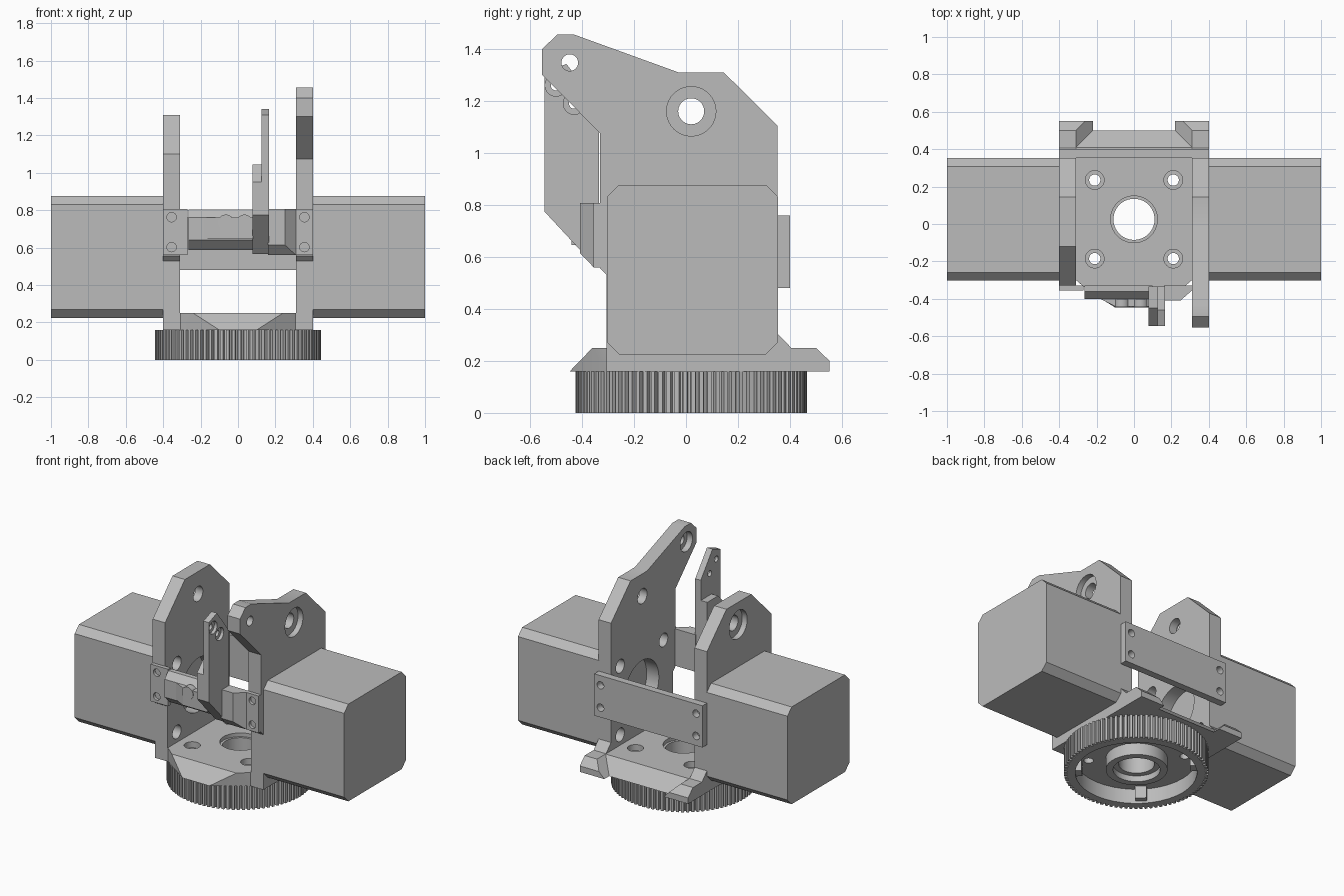
import bpy, bmesh, math
from mathutils import Vector

if "Cube" in bpy.data.objects:
    bpy.data.objects.remove(bpy.data.objects["Cube"], do_unlink=True)

grey = bpy.data.materials.new("light grey")
grey.use_nodes = True
grey.diffuse_color = (0.5, 0.5, 0.5, 1)
grey.node_tree.nodes["Principled BSDF"].inputs["Base Color"].default_value = (0.5, 0.5, 0.5, 1)
parts = []


def place(axis, u, v, w):
    """Turn profile coordinates (u, v) and depth w into a 3D point."""
    return {"x": (w, u, v), "y": (u, w, v), "z": (u, v, w)}[axis]


def finish(name, bm):
    bmesh.ops.recalc_face_normals(bm, faces=bm.faces)
    mesh = bpy.data.meshes.new(name)
    bm.to_mesh(mesh)
    bm.free()
    mesh.materials.append(grey)
    ob = bpy.data.objects.new(name, mesh)
    bpy.context.collection.objects.link(ob)
    parts.append(ob)
    return ob


def prism(name, axis, pts, a, b):
    """Extrude a closed profile along an axis from a to b."""
    bm = bmesh.new()
    face = bm.faces.new([bm.verts.new(place(axis, u, v, a)) for u, v in pts])
    ext = bmesh.ops.extrude_face_region(bm, geom=[face])["geom"]
    verts = [e for e in ext if isinstance(e, bmesh.types.BMVert)]
    bmesh.ops.translate(bm, vec=Vector(place(axis, 0, 0, b - a)), verts=verts)
    return finish(name, bm)


def hull(name, pts):
    bm = bmesh.new()
    for p in pts:
        bm.verts.new(p)
    bmesh.ops.convex_hull(bm, input=bm.verts[:])
    bmesh.ops.dissolve_limit(bm, angle_limit=0.02, verts=bm.verts[:], edges=bm.edges[:])
    return finish(name, bm)


def circle(u, v, r, n=40):
    return [(u + r * math.cos(math.tau * i / n), v + r * math.sin(math.tau * i / n)) for i in range(n)]


def rect(u0, u1, v0, v1):
    return [(u0, v0), (u1, v0), (u1, v1), (u0, v1)]


def drill(ob, axis, u, v, r, a, b):
    """Cut a round hole and keep only the result."""
    cutter = prism("cutter", axis, circle(u, v, r), min(a, b), max(a, b))
    parts.remove(cutter)
    cutter.hide_render = True
    mod = ob.modifiers.new("hole", "BOOLEAN")
    mod.operation, mod.solver, mod.object = "DIFFERENCE", "EXACT", cutter
    bpy.context.view_layer.update()
    deps = bpy.context.evaluated_depsgraph_get()
    mesh = bpy.data.meshes.new_from_object(ob.evaluated_get(deps))
    ob.modifiers.clear()
    ob.data = mesh
    bpy.data.objects.remove(cutter, do_unlink=True)


CY = 0.025          # centre of the turning axis in y
MZ = 0.55           # height of the motor axis
signs = (-1, 1)

# Motor bodies
c = 0.045
y0, y1, z0, z1 = -0.303, 0.353, 0.225, 0.877
body = [(y0 + c, z0), (y1 - c, z0), (y1, z0 + c), (y1, z1 - c),
        (y1 - c, z1), (y0 + c, z1), (y0, z1 - c), (y0, z0 + c)]
for s, side in zip(signs, ("right", "left")):
    prism(side + "_motor", "x", body, *sorted((s * 0.4, s * 1.0)))

# Side plates, with the rear foot in the same outline
foot = [(0.145, 1.31), (0.352, 1.105), (0.352, 0.305), (0.405, 0.25), (0.5, 0.25), (0.552, 0.2),
        (0.552, 0.16), (-0.305, 0.16), (-0.305, 0.53), (-0.33, 0.555)]
arm = [(-0.33, 1.075), (-0.553, 1.3), (-0.553, 1.4), (-0.495, 1.455), (-0.43, 1.455), (-0.03, 1.31)]
plain = [(-0.33, 1.1), (-0.12, 1.31)]
for s, side, top in zip(signs, ("right", "left"), (plain, arm)):
    plate = prism(side + "_plate", "x", foot + top, *sorted((s * 0.31, s * 0.402)))
    drill(plate, "x", CY - 0.005, 1.16, 0.05, s * 0.2, s * 0.5)
    drill(plate, "x", CY - 0.005, 1.16, 0.095, s * 0.365, s * 0.5)
    drill(plate, "x", CY, MZ, 0.18, s * 0.2, s * 0.5)
    for dy in signs:
        for dz in signs:
            drill(plate, "x", CY + dy * 0.23, MZ + dz * 0.23, 0.045, s * 0.2, s * 0.5)
    if top is arm:
        drill(plate, "x", -0.447, 1.347, 0.032, 0.2, 0.5)
        drill(plate, "x", -0.447, 1.347, 0.065, 0.2, 0.35)

# Base slab with sloped back
slab = prism("base_slab", "x", [(-0.303, 0.16), (-0.303, 0.25), (0.41, 0.25), (0.5, 0.16)], -0.31, 0.31)
bolts = [(dx * 0.21, CY + dy * 0.21) for dx in signs for dy in signs]
drill(slab, "z", 0, CY, 0.11, 0, 0.4)
drill(slab, "z", 0, CY, 0.125, 0.225, 0.4)
for u, v in bolts:
    drill(slab, "z", u, v, 0.03, 0, 0.4)
    drill(slab, "z", u, v, 0.05, 0.21, 0.4)

# Sloped nose of the base and inner gussets of the feet
hull("base_nose", [(s * x, y, z) for s in signs for x, y, z in
                   ((0.31, -0.3, 0.25), (0.24, -0.36, 0.25), (0.1, -0.447, 0.16), (0.31, -0.3, 0.16))])
for s, side in zip(signs, ("right", "left")):
    hull(side + "_foot_gusset", [(s * x, y, z) for x, y, z in
         ((0.31, 0.35, 0.25), (0.31, 0.5, 0.25), (0.31, 0.552, 0.2), (0.26, 0.552, 0.2),
          (0.22, 0.552, 0.16), (0.31, 0.552, 0.16), (0.22, 0.35, 0.16), (0.31, 0.35, 0.16))])

# Toothed turntable ring, hollow underneath
teeth, outline = 88, []
for i in range(teeth):
    for f, r in ((0, 0.445), (0.5, 0.445), (0.62, 0.424), (0.88, 0.424)):
        t = math.tau * (i + f) / teeth
        outline.append((r * math.cos(t), 0.02 + r * math.sin(t)))
ring = prism("toothed_ring", "z", outline, 0, 0.16)
drill(ring, "z", 0, 0.02, 0.375, -0.1, 0.1)
drill(ring, "z", 0, CY, 0.11, -0.1, 0.3)
for u, v in bolts:
    drill(ring, "z", u, v, 0.03, -0.1, 0.3)
hub = prism("ring_hub", "z", circle(0, CY, 0.19, 64), 0.02, 0.1)
drill(hub, "z", 0, CY, 0.11, 0, 0.2)
drill(hub, "z", 0, CY, 0.145, 0, 0.06)
for k in range(4):
    t = math.tau * (k + 0.5) / 4
    cs, sn = math.cos(t), math.sin(t)
    prism("ring_rib", "z", [(a * cs - b * sn, 0.02 + a * sn + b * cs)
                            for a, b in rect(0.335, 0.39, -0.035, 0.035)], 0.015, 0.1)

# Rear tie plate
tie = prism("rear_tie_plate", "y", rect(-0.402, 0.402, 0.48, 0.76), 0.352, 0.4)
for s in signs:
    for z in (0.545, 0.695):
        drill(tie, "y", s * 0.355, z, 0.025, 0.3, 0.5)

# Front tie bar: end tabs, left block, sloped bar and screw boss
for s, side in zip(signs, ("right", "left")):
    tab = prism(side + "_front_tab", "y", rect(*sorted((s * 0.27, s * 0.402)), 0.56, 0.808), -0.355, -0.328)
    for z in (0.603, 0.763):
        drill(tab, "y", s * 0.355, z, 0.025, -0.4, -0.335)
bar = prism("front_bar", "x", [(-0.328, 0.803), (-0.36, 0.803), (-0.4, 0.76), (-0.4, 0.64),
                               (-0.345, 0.587), (-0.328, 0.587)], -0.265, 0.1)
boss = hull("screw_boss", [(x, y, z) for x, y in ((-0.2, -0.39), (-0.1, -0.44), (0.08, -0.44), (0.08, -0.39))
                           for z in (0.645, 0.76)])
for x in (-0.065, 0.035):
    drill(boss, "y", x, 0.735, 0.02, -0.5, -0.35)
    prism("screw_head", "y", circle(x, 0.735, 0.042, 24), -0.443, -0.4)
hull("front_block", [(x, y, z) for x, y, z0 in
                     ((0.16, -0.328, 0.56), (0.31, -0.328, 0.56), (0.31, -0.355, 0.56),
                      (0.25, -0.408, 0.615), (0.16, -0.408, 0.615)) for z in (z0, 0.808)]
     + [(0.16, -0.355, 0.56)])

# Upright lever: thin blade and thicker lower pad
blade = prism("lever_blade", "x", [(-0.545, 0.775), (-0.545, 1.31), (-0.46, 1.342), (-0.335, 1.18),
                                   (-0.335, 0.565), (-0.35, 0.565)], 0.125, 0.166)
for y, z in ((-0.5, 1.26), (-0.43, 1.19)):
    drill(blade, "x", y, z, 0.02, 0, 0.3)
    drill(blade, "x", y, z, 0.042, 0.145, 0.3)
prism("lever_pad", "x", [(-0.545, 0.775), (-0.545, 0.95), (-0.45, 1.045), (-0.335, 1.045),
                         (-0.335, 0.565), (-0.35, 0.565)], 0.077, 0.126)

# Smooth the round holes, keep the machined edges sharp
bpy.ops.object.select_all(action="DESELECT")
for ob in parts:
    ob.select_set(True)
bpy.context.view_layer.objects.active = parts[0]
bpy.ops.object.shade_smooth_by_angle(angle=math.radians(20))
